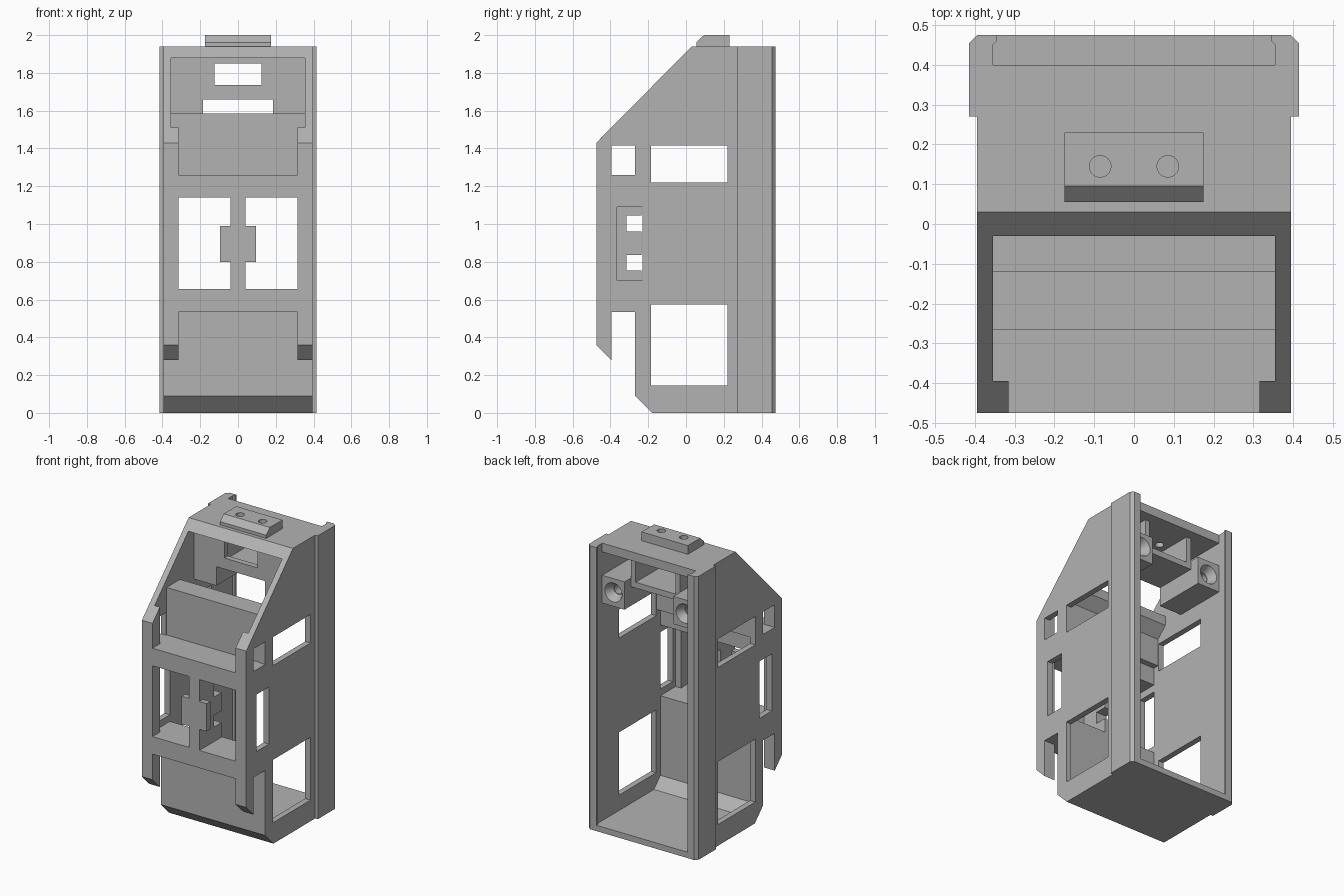
import bpy, bmesh, math
from mathutils import Matrix, Vector

cube = bpy.data.objects.get("Cube")
if cube:
    bpy.data.objects.remove(cube, do_unlink=True)

GREY = (0.45, 0.45, 0.45, 1)
grey = bpy.data.materials.new("plain grey")
grey.use_nodes = True
grey.diffuse_color = GREY
grey.node_tree.nodes["Principled BSDF"].inputs["Base Color"].default_value = GREY


def finish(name, bm):
    bmesh.ops.recalc_face_normals(bm, faces=bm.faces)
    mesh = bpy.data.meshes.new(name)
    bm.to_mesh(mesh)
    bm.free()
    mesh.materials.append(grey)
    obj = bpy.data.objects.new(name, mesh)
    bpy.context.collection.objects.link(obj)
    return obj


def prism(name, points, start, end, axis="x"):
    """Extrude a flat outline: (y, z) along x, or (x, y) along z."""
    bm = bmesh.new()
    place = (lambda p: (start, *p)) if axis == "x" else (lambda p: (*p, start))
    step = Vector((end - start, 0, 0) if axis == "x" else (0, 0, end - start))
    face = bm.faces.new([bm.verts.new(place(p)) for p in points])
    out = bmesh.ops.extrude_face_region(bm, geom=[face])
    bmesh.ops.translate(bm, vec=step, verts=[v for v in out["geom"] if isinstance(v, bmesh.types.BMVert)])
    return finish(name, bm)


def box(name, x, y, z):
    return prism(name, [(y[0], z[0]), (y[1], z[0]), (y[1], z[1]), (y[0], z[1])], *x)


def cone(name, centre, r1, r2, depth, along_y=False):
    bm = bmesh.new()
    turn = Matrix.Rotation(-math.pi / 2, 4, "X") if along_y else Matrix()
    bmesh.ops.create_cone(bm, cap_ends=True, segments=32, radius1=r1, radius2=r2,
                          depth=depth, matrix=Matrix.Translation(centre) @ turn)
    return finish(name, bm)


def cut(obj, *cutters):
    for cutter in cutters:
        mod = obj.modifiers.new("cut", "BOOLEAN")
        mod.operation = "DIFFERENCE"
        mod.solver = "EXACT"
        mod.object = cutter
    bpy.context.view_layer.update()
    graph = bpy.context.evaluated_depsgraph_get()
    mesh = bpy.data.meshes.new_from_object(obj.evaluated_get(graph))
    obj.modifiers.clear()
    obj.data = mesh
    for cutter in cutters:
        bpy.data.objects.remove(cutter, do_unlink=True)


OUT, IN, LEG = 0.395, 0.355, 0.315
FRONT, BACK, TOP = -0.475, 0.475, 1.94
SHELL = -0.27

# Mirrored side parts
for s, side in ((1, "left"), (-1, "right")):
    def span(a, b):
        return sorted((s * a, s * b))

    # Side wall with windows
    wall = prism(f"{side}_side_wall",
                 [(FRONT, 1.43), (0.03, TOP), (BACK, TOP), (BACK, 0), (-0.18, 0), (SHELL, 0.09),
                  (SHELL, 0.535), (-0.395, 0.535), (-0.395, 0.28), (FRONT, 0.36)], *span(IN, OUT))
    through = span(0.3, 0.5)
    cut(wall, *[box("cutter", through, y, z) for y, z in (
        ((-0.185, 0.22), (0.145, 0.575)),
        ((-0.185, 0.22), (1.22, 1.415)),
        ((-0.395, SHELL), (1.26, 1.415)),
        ((-0.365, -0.23), (0.70, 1.09)))])

    # Front leg thickening
    prism(f"{side}_front_leg",
          [(FRONT, 0.36), (-0.395, 0.28), (-0.395, 1.511), (FRONT, 1.43)], *span(LEG, IN))

    # Rear flange with chamfered corner and inner lip
    prism(f"{side}_rear_flange",
          [(s * OUT, 0.27), (s * 0.415, 0.27), (s * 0.415, 0.455), (s * OUT, BACK)], 0, TOP, "z")
    prism(f"{side}_rear_lip",
          [(s * IN, 0.45), (s * 0.345, 0.46), (s * 0.345, BACK), (s * IN, BACK)], 0.04, TOP, "z")

    # Screw boss with countersunk hole
    boss = box(f"{side}_screw_boss", span(0.185, IN), (0.03, 0.40), (1.53, 1.72))
    cut(boss, cone("cutter", (s * 0.27, 0.375, 1.625), 0.035, 0.068, 0.06, True),
        cone("cutter", (s * 0.27, 0.3, 1.625), 0.03, 0.03, 0.2, True))

    # Tray cheek
    box(f"{side}_tray_cheek", span(0.15, 0.185), (0.07, 0.33), (1.66, 1.88))

# Floor and lower front panel
prism("lower_shell", [(SHELL, 0.535), (SHELL, 0.09), (-0.18, 0), (BACK, 0), (BACK, 0.04),
                      (-0.16, 0.04), (-0.23, 0.11), (-0.23, 0.535)], -IN, IN)

# Shelves of the front frame
box("lower_shelf", (-IN, IN), (FRONT, -0.23), (0.535, 0.655))
box("upper_shelf", (-IN, IN), (FRONT, -0.23), (1.14, 1.26))

# Notched centre bar and its front tab
prism("centre_bar", [(FRONT, 0.655), (-0.235, 0.655), (-0.235, 0.755), (-0.315, 0.755),
                     (-0.315, 0.835), (-0.235, 0.835), (-0.235, 0.96), (-0.315, 0.96),
                     (-0.315, 1.045), (-0.235, 1.045), (-0.235, 1.14), (FRONT, 1.14)], -0.04, 0.04)
for x in ((-0.095, -0.04), (0.04, 0.095)):
    box("centre_tab", x, (FRONT, -0.435), (0.80, 0.99))

# Upper panel with overhanging ledge
prism("upper_panel", [(-0.265, 1.26), (-0.19, 1.26), (-0.19, 1.45), (-0.12, 1.52),
                      (-0.12, 1.585), (-0.265, 1.585)], -IN, IN)

# Roof and top block, sharing two drilled holes
roof = prism("roof", [(-0.03, 1.88), (0.03, TOP), (0.40, TOP), (0.40, 1.88)], -IN, IN)
block = prism("top_block", [(0.055, TOP), (0.055, 1.962), (0.095, 2), (0.23, 2), (0.23, TOP)],
              -0.175, 0.175)
for part in (roof, block):
    cut(part, *[cone("cutter", (x, 0.145, TOP), 0.027, 0.027, 0.3) for x in (-0.085, 0.085)])

# Inner cross wall with window, and tray floor behind it
cross = box("cross_wall", (-IN, IN), (0.03, 0.07), (1.66, 1.88))
cut(cross, box("cutter", (-0.125, 0.125), (0, 0.1), (1.735, 1.85)))
box("tray_floor", (-0.15, 0.15), (0.07, 0.33), (1.66, 1.70))
